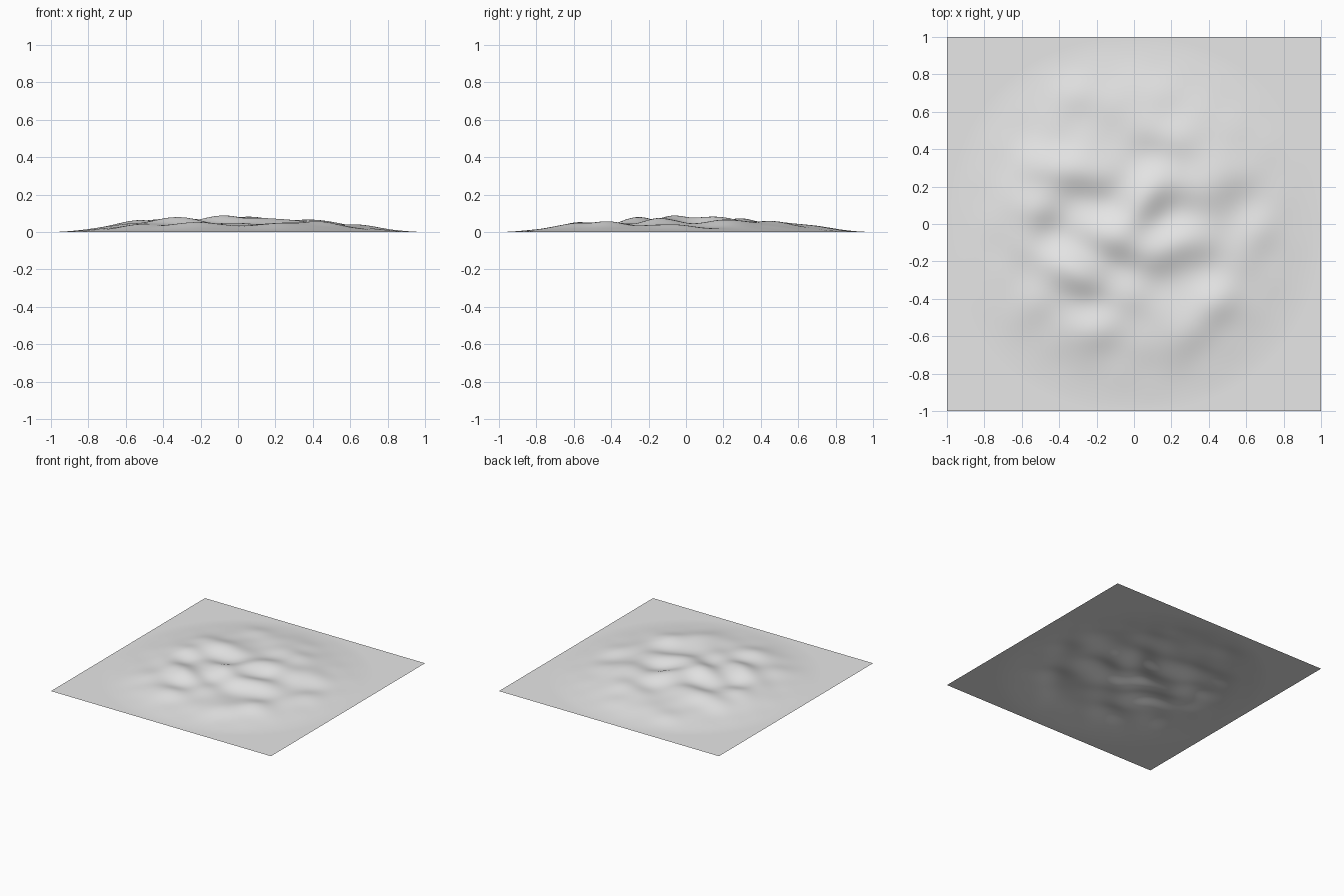
import bpy, bmesh, math

# Hills and hollows: x, y, height, ridge angle in degrees, ridge stretch
BUMPS = [
    (-0.32, -0.27, 0.050, -30, 1.3), (-0.10, -0.07, 0.045, -25, 1.6),
    (0.05, 0.13, 0.048, 50, 1.5), (0.20, -0.11, 0.042, 20, 1.6),
    (-0.26, 0.28, 0.040, -8, 1.7), (-0.55, 0.08, 0.038, 0, 1.3),
    (0.46, 0.22, 0.032, 45, 1.4), (0.44, -0.44, 0.036, 20, 1.2),
    (0.22, 0.48, 0.026, 0, 1.9), (-0.25, -0.58, 0.040, 20, 1.3),
    (0.24, -0.62, 0.030, 30, 1.1), (-0.33, 0.72, 0.030, 0, 1.3),
    (-0.55, -0.12, 0.020, -40, 1.3), (-0.52, 0.30, 0.026, 10, 1.2),
    (0.66, -0.05, 0.022, 45, 1.3), (-0.55, -0.45, 0.026, 10, 1.3),
    (0.27, 0.23, 0.018, 50, 1.5), (0.02, -0.36, 0.014, 0, 1.4),
    (0.05, 0.70, 0.020, 0, 1.4),
    (0.19, 0.03, -0.030, 50, 1.3), (-0.19, 0.12, -0.026, -8, 1.7),
    (-0.26, -0.43, -0.026, -20, 1.4), (0.28, -0.28, -0.022, 25, 1.6),
    (-0.05, -0.22, -0.020, -20, 1.5), (-0.44, -0.05, -0.024, 0, 1.2),
    (0.56, 0.08, -0.020, 45, 1.3), (0.02, 0.36, -0.014, 0, 1.5),
]
WIDTH = 0.088
PEAK = 0.088


def height(x, y):
    # Low dome plus stretched hills, fading to flat at the border
    h = 0.046
    for bx, by, amp, ang, stretch in BUMPS:
        a = math.radians(ang)
        u = (x - bx) * math.cos(a) + (y - by) * math.sin(a)
        v = (y - by) * math.cos(a) - (x - bx) * math.sin(a)
        h += amp * math.exp(-((u / stretch) ** 2 + v * v) / (2 * WIDTH ** 2))
    # Fine ripple
    h += 0.0025 * math.sin(19 * x + 5 * y + 1) * math.sin(21 * y - 6 * x)
    f = max(0.0, 1 - abs(x) ** 2.15 - abs(y) ** 2.15)
    return max(h, 0.004) * f * f * (3 - 2 * f)


# Terrain sheet
bm = bmesh.new()
bmesh.ops.create_grid(bm, x_segments=128, y_segments=128, size=1.0)
for v in bm.verts:
    v.co.z = height(v.co.x, v.co.y)
top = max(v.co.z for v in bm.verts)
for v in bm.verts:
    v.co.z *= PEAK / top
for f in bm.faces:
    f.smooth = True
mesh = bpy.data.meshes.new("terrain")
bm.to_mesh(mesh)
bm.free()

# Single grey colour
grey = bpy.data.materials.new("light_grey")
grey.diffuse_color = (0.8, 0.8, 0.8, 1)
mesh.materials.append(grey)
terrain = bpy.data.objects.new("terrain", mesh)
bpy.context.collection.objects.link(terrain)
